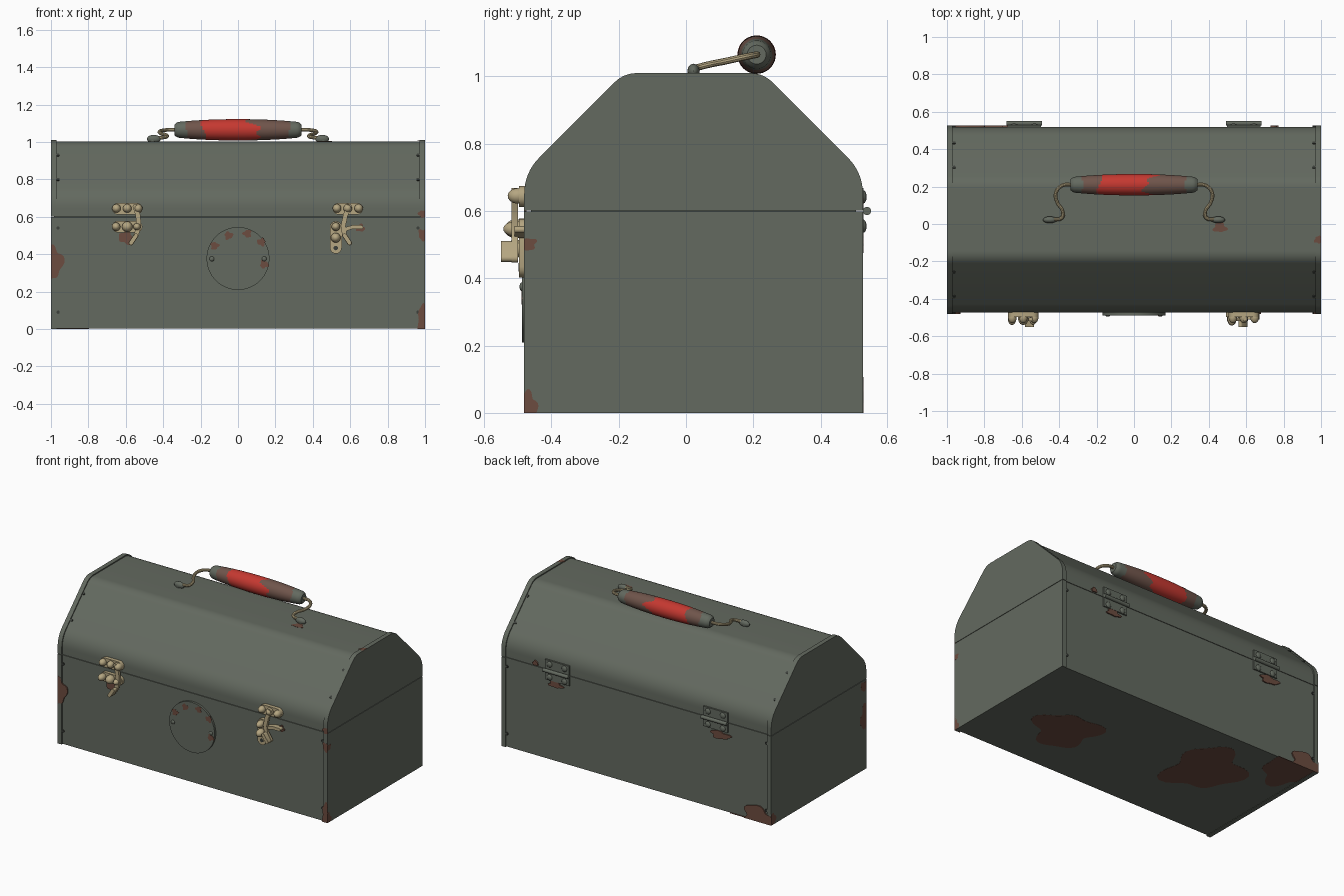
import bpy, bmesh, math, random
from mathutils import Vector, Matrix

if "Cube" in bpy.data.objects:
    bpy.data.objects.remove(bpy.data.objects["Cube"])

random.seed(4)
CY = 0.0225  # centre line of the body in y


def material(name, rgb):
    m = bpy.data.materials.new(name)
    m.diffuse_color = (*rgb, 1)
    m.use_nodes = True
    m.node_tree.nodes["Principled BSDF"].inputs["Base Color"].default_value = m.diffuse_color
    return m


GREEN = material("grey_green_paint", (0.125, 0.142, 0.115))
TAN = material("tan_metal", (0.46, 0.38, 0.22))
RED = material("red_paint", (0.56, 0.04, 0.03))
RUST = material("rust", (0.15, 0.072, 0.05))
WORN = material("worn_brown", (0.16, 0.09, 0.07))
DARK = material("dark_metal", (0.045, 0.05, 0.043))


def add(name, bm, *mats):
    bmesh.ops.recalc_face_normals(bm, faces=bm.faces)
    me = bpy.data.meshes.new(name)
    bm.to_mesh(me)
    bm.free()
    for m in mats:
        me.materials.append(m)
    me.shade_smooth()
    me.set_sharp_from_angle(angle=math.radians(35))
    ob = bpy.data.objects.new(name, me)
    bpy.context.collection.objects.link(ob)
    return ob


def prism(name, pts, push, mat):
    """Extrude a closed 3D outline along the vector push."""
    bm = bmesh.new()
    face = bm.faces.new([bm.verts.new(p) for p in pts])
    res = bmesh.ops.extrude_face_region(bm, geom=[face], use_keep_orig=True)
    moved = [v for v in res["geom"] if isinstance(v, bmesh.types.BMVert)]
    bmesh.ops.translate(bm, vec=push, verts=moved)
    return add(name, bm, mat)


def ball(name, loc, size, mat):
    bm = bmesh.new()
    bmesh.ops.create_uvsphere(bm, u_segments=20, v_segments=12, radius=1)
    bmesh.ops.transform(bm, matrix=Matrix.Translation(loc) @ Matrix.Diagonal((*size, 1)), verts=bm.verts)
    return add(name, bm, mat)


def rod(name, loc, axis, r, length, mat, segs=24):
    bm = bmesh.new()
    rot = Vector((0, 0, 1)).rotation_difference(Vector(axis)).to_matrix().to_4x4()
    bmesh.ops.create_cone(bm, cap_ends=True, segments=segs, radius1=r, radius2=r, depth=length,
                          matrix=Matrix.Translation(loc) @ rot)
    return add(name, bm, mat)


def strip(name, path, w, y0, y1, mat):
    """Round-ended flat strip following a path of (x, z), extruded in y."""
    path = [Vector(p) for p in path]
    left, right = [], []
    for i, p in enumerate(path):
        t = (path[min(i + 1, len(path) - 1)] - path[max(i - 1, 0)]).normalized()
        n = Vector((-t.y, t.x)) * w / 2
        left.append(p + n)
        right.append(p - n)

    def cap(a, b):
        c, r = (a + b) / 2, (a - b) / 2
        return [c + Matrix.Rotation(-math.pi * k / 8, 2) @ r for k in range(1, 8)]
    out = left + cap(left[-1], right[-1]) + right[::-1] + cap(right[0], left[0])
    return prism(name, [(p.x, y0, p.y) for p in out], (0, y1 - y0, 0), mat)


# ---- body: domed lid, box and slightly larger end caps
def fillet(a, c, b, t, n=8):
    a, c, b = Vector(a), Vector(c), Vector(b)
    p, q = c + (a - c).normalized() * t, c + (b - c).normalized() * t
    return [p * (1 - k / n) ** 2 + c * 2 * (k / n) * (1 - k / n) + q * (k / n) ** 2 for k in range(n + 1)]


def lid_outline(d, z0):
    h, top, s = 0.5035 - d, 1.01 - d, 1.2175 - 1.414 * d
    c1, c2 = (h, s - h), (s - top, top)
    half = [Vector((h, z0))] + fillet((h, z0), c1, c2, 0.065) + fillet(c1, c2, (0, top), 0.04)
    return half + [Vector((-p.x, p.y)) for p in reversed(half)]


def along_x(name, outline, x0, x1):
    prism(name, [(x0, p[0] + CY, p[1]) for p in outline], (x1 - x0, 0, 0), GREEN)


def box_outline(d, z0, z1):
    h = 0.5035 - d
    return [(-h, z0), (h, z0), (h, z1), (-h, z1)]


along_x("lid_sheet", lid_outline(0.007, 0.6015), -0.975, 0.975)
along_x("box_sheet", box_outline(0.007, 0.003, 0.5985), -0.975, 0.975)
along_x("seam_core", box_outline(0.02, 0.55, 0.65), -0.985, 0.985)
for s, side in ((-1, "left"), (1, "right")):
    along_x(side + "_lid_end", lid_outline(0, 0.6015), s * 0.97, s)
    along_x(side + "_box_end", box_outline(0, 0, 0.5985), s * 0.97, s)
    # small rivets beside the end caps, front, back and slopes
    for z in (0.09, 0.54):
        for y, f in ((-0.476, -1), (0.521, 1)):
            rod(side + "_rivet", (s * 0.962, y, z), (0, 1, 0), 0.009, 0.01, DARK, 10)
    for f in (-1, 1):
        for d in (0.28, 0.41):
            rod(side + "_slope_rivet", (s * 0.962, CY + f * d, 1.2085 - d), (0, f, 1), 0.009, 0.01, DARK, 10)

# ---- round plate on the front
rod("round_plate", (0, -0.478, 0.377), (0, 1, 0), 0.168, 0.02, GREEN, 64)
for s in (-1, 1):
    ball("plate_rivet", (s * 0.14, -0.488, 0.375), (0.013, 0.007, 0.013), GREEN)


# ---- rust patches: thin irregular plates clamped to a face's bounds
def patch(name, o, u, v, normal, ru, rv, lim_u=(-9, 9), lim_v=(-9, 9), thick=0.008):
    o, u, v, normal = map(Vector, (o, u, v, normal))
    p1, p2, pts = random.uniform(0, 6), random.uniform(0, 6), []
    for k in range(40):
        a = math.tau * k / 40
        r = 1 + 0.16 * math.sin(3 * a + p1) + 0.13 * math.sin(5 * a + p2)
        a_u = min(max(ru * r * math.cos(a), lim_u[0]), lim_u[1])
        a_v = min(max(rv * r * math.sin(a), lim_v[0]), lim_v[1])
        p = o + u * a_u + v * a_v + normal * 0.001
        if not pts or ((p - pts[-1]).length > 1e-5 and (p - pts[0]).length > 1e-5):
            pts.append(p)
    prism(name, pts, -normal.normalized() * thick, RUST)


X, Y, Z = (1, 0, 0), (0, 1, 0), (0, 0, 1)
F, B = -0.481, 0.526
for x, z, ru, rv, lu, lv in (
        (-0.99, 0.355, 0.05, 0.09, (-0.01, 9), (-9, 9)), (0.99, 0.05, 0.03, 0.075, (-9, 0.01), (-0.05, 9)),
        (0.99, 0.505, 0.025, 0.03, (-9, 0.01), (-9, 9)), (0.985, 0.615, 0.02, 0.02, (-9, 0.015), (-9, 9)),
        (-0.6, 0.49, 0.035, 0.035, (-9, 9), (-9, 9)), (0.655, 0.54, 0.022, 0.02, (-9, 9), (-9, 9))):
    patch("front_rust", (x, F, z), X, Z, (0, -1, 0), ru, rv, lu, lv)
for x, z in ((-0.125, 0.445), (-0.05, 0.5), (0.05, 0.51), (0.125, 0.465), (0.14, 0.345)):
    patch("plate_rust", (x, -0.488, z), X, Z, (0, -1, 0), 0.022, 0.02, thick=0.003)
for x, z, ru, rv, lu, lv in (
        (-0.9, 0.03, 0.11, 0.07, (-0.1, 9), (-0.03, 9)), (-0.62, 0.505, 0.07, 0.025, (-9, 9), (-9, 9)),
        (0.6, 0.515, 0.05, 0.02, (-9, 9), (-9, 9)), (0.75, 0.62, 0.02, 0.015, (-9, 9), (-9, 9))):
    patch("back_rust", (x, B, z), X, Z, (0, 1, 0), ru, rv, lu, lv)
for s, y, z, ru, rv, lu, lv in (
        (1, -0.47, 0.02, 0.028, 0.04, (-0.011, 9), (-0.02, 9)), (1, -0.47, 0.502, 0.025, 0.018, (-0.011, 9), (-9, 9)),
        (-1, -0.47, 0.35, 0.05, 0.08, (-0.011, 9), (-9, 9)), (-1, -0.46, 0.56, 0.04, 0.03, (-0.021, 9), (-9, 9)),
        (-1, 0.51, 0.03, 0.03, 0.05, (-9, 0.016), (-0.03, 9))):
    patch("end_rust", (s * 0.9995, y, z), Y, Z, (s, 0, 0), ru, rv, lu, lv, 0.003)
patch("top_rust", (0.46, -0.02, 1.003), X, Y, Z, 0.035, 0.025, thick=0.003)
patch("top_rust", (0.985, -0.085, 1.01), X, Y, Z, 0.02, 0.02, (-9, 0.015), thick=0.003)
for x, y, ru, rv, lu, lv in ((0.49, -0.06, 0.2, 0.19, (-9, 9), (-9, 9)), (-0.45, 0.13, 0.22, 0.25, (-9, 9), (-9, 9)),
                             (-0.85, 0.42, 0.16, 0.16, (-0.15, 9), (-9, 0.106))):
    patch("underside_rust", (x, y, 0.003), X, Y, (0, 0, -1), ru, rv, lu, lv, 0.003)

# ---- back hinges
for s, side in ((-1, "left"), (1, "right")):
    x = s * 0.587
    for z0, z1 in ((0.535, 0.597), (0.603, 0.668)):
        prism(side + "_hinge_leaf", [(x - 0.09, 0.51, z0), (x + 0.09, 0.51, z0), (x + 0.09, 0.51, z1),
                                     (x - 0.09, 0.51, z1)], (0, 0.018, 0), GREEN)
    rod(side + "_hinge_pin", (x, 0.538, 0.6), X, 0.012, 0.19, GREEN)
    for dx in (-0.055, 0.055):
        for z in (0.555, 0.642):
            ball(side + "_hinge_rivet", (x + dx, 0.526, z), (0.02, 0.011, 0.02), GREEN)

# ---- front latches
for side, x in (("left", -0.592), ("right", 0.587)):
    strip(side + "_catch_plate", [(x - 0.05, 0.643), (x + 0.05, 0.643)], 0.062, -0.496, -0.47, TAN)
    for dx in (-0.058, 0, 0.058):
        ball(side + "_catch_rivet", (x + dx, -0.5, 0.645), (0.023, 0.03, 0.023), TAN)
strip("left_latch_plate", [(-0.642, 0.547), (-0.542, 0.547)], 0.062, -0.496, -0.47, TAN)
for x, r in ((-0.652, 0.023), (-0.592, 0.028), (-0.54, 0.02)):
    ball("left_latch_rivet", (x, -0.505, 0.547), (r, 0.035, r), TAN)
strip("right_latch_plate", [(0.523, 0.545), (0.523, 0.435)], 0.064, -0.496, -0.47, TAN)
for z, r in ((0.547, 0.023), (0.488, 0.026)):
    ball("right_latch_rivet", (0.523, -0.505, z), (r, 0.038, r), TAN)
rod("right_latch_hole", (0.523, -0.493, 0.433), Y, 0.012, 0.01, DARK)
strip("right_latch_tongue", [(0.565, 0.53), (0.61, 0.545), (0.66, 0.545)], 0.02, -0.51, -0.475, TAN)
for side, path in (("left", [(-0.55, 0.655), (-0.535, 0.61), (-0.53, 0.55), (-0.545, 0.5), (-0.572, 0.46)]),
                   ("right", [(0.595, 0.655), (0.575, 0.61), (0.562, 0.55), (0.57, 0.5), (0.597, 0.46)])):
    strip(side + "_latch_lever", path, 0.026, -0.518, -0.5, TAN)
    strip(side + "_lever_foot", path[-2:], 0.022, -0.55, -0.51, TAN)

# ---- carrying handle: painted barrel grip, bent wire ends and mounts
GY, GZ = 0.21, 1.065
SEG, RINGS = 48, 68
bm = bmesh.new()
rings = []
for i in range(RINGS + 1):
    x = -0.34 + 0.68 * i / RINGS
    e = abs(x) / 0.34
    r = 0.057 - 0.017 * e ** 2.2 - 0.012 * max(0, (e - 0.93) / 0.07) ** 2
    rings.append([bm.verts.new((x, GY + r * math.cos(math.tau * k / SEG), GZ + r * math.sin(math.tau * k / SEG)))
                  for k in range(SEG)])
for a, b in zip(rings, rings[1:]):
    for k in range(SEG):
        bm.faces.new((a[k], a[(k + 1) % SEG], b[(k + 1) % SEG], b[k]))
bm.faces.new(rings[0])
bm.faces.new(rings[-1])
for f in bm.faces:
    c = f.calc_center_median()
    a = math.atan2(c.z - GZ, c.y - GY)
    if abs(c.x) > 0.275 + 0.008 * math.sin(3 * a):
        f.material_index = 0
    elif -0.185 + 0.015 * math.sin(2 * a) < c.x < 0.085 + 0.035 * math.sin(2 * a + 1) + 0.02 * math.sin(5 * a):
        f.material_index = 1
    else:
        f.material_index = 2
add("handle_grip", bm, GREEN, RED, WORN)

for s, side in ((-1, "left"), (1, "right")):
    cu = bpy.data.curves.new("wire", "CURVE")
    cu.dimensions, cu.bevel_depth, cu.bevel_resolution, cu.use_fill_caps = "3D", 0.01, 3, True
    pts = [(0.32, 0.21, 1.065), (0.385, 0.205, 1.064), (0.418, 0.165, 1.056), (0.41, 0.115, 1.045),
           (0.382, 0.07, 1.036), (0.385, 0.035, 1.027), (0.44, 0.023, 1.022)]
    sp = cu.splines.new("BEZIER")
    sp.bezier_points.add(len(pts) - 1)
    for bp, p in zip(sp.bezier_points, pts):
        bp.co = (s * p[0], p[1], p[2])
        bp.handle_left_type = bp.handle_right_type = "AUTO"
    tmp = bpy.data.objects.new("wire_path", cu)
    bpy.context.collection.objects.link(tmp)
    bpy.context.view_layer.update()
    me = bpy.data.meshes.new_from_object(tmp.evaluated_get(bpy.context.evaluated_depsgraph_get()))
    bpy.data.objects.remove(tmp)
    bm = bmesh.new()
    bm.from_mesh(me)
    add(side + "_handle_wire", bm, TAN)
    ball(side + "_handle_mount", (s * 0.45, CY, 1.016), (0.037, 0.018, 0.022), GREEN)
    rod(side + "_mount_foot", (s * 0.455, CY, 1.006), Z, 0.017, 0.02, GREEN)
